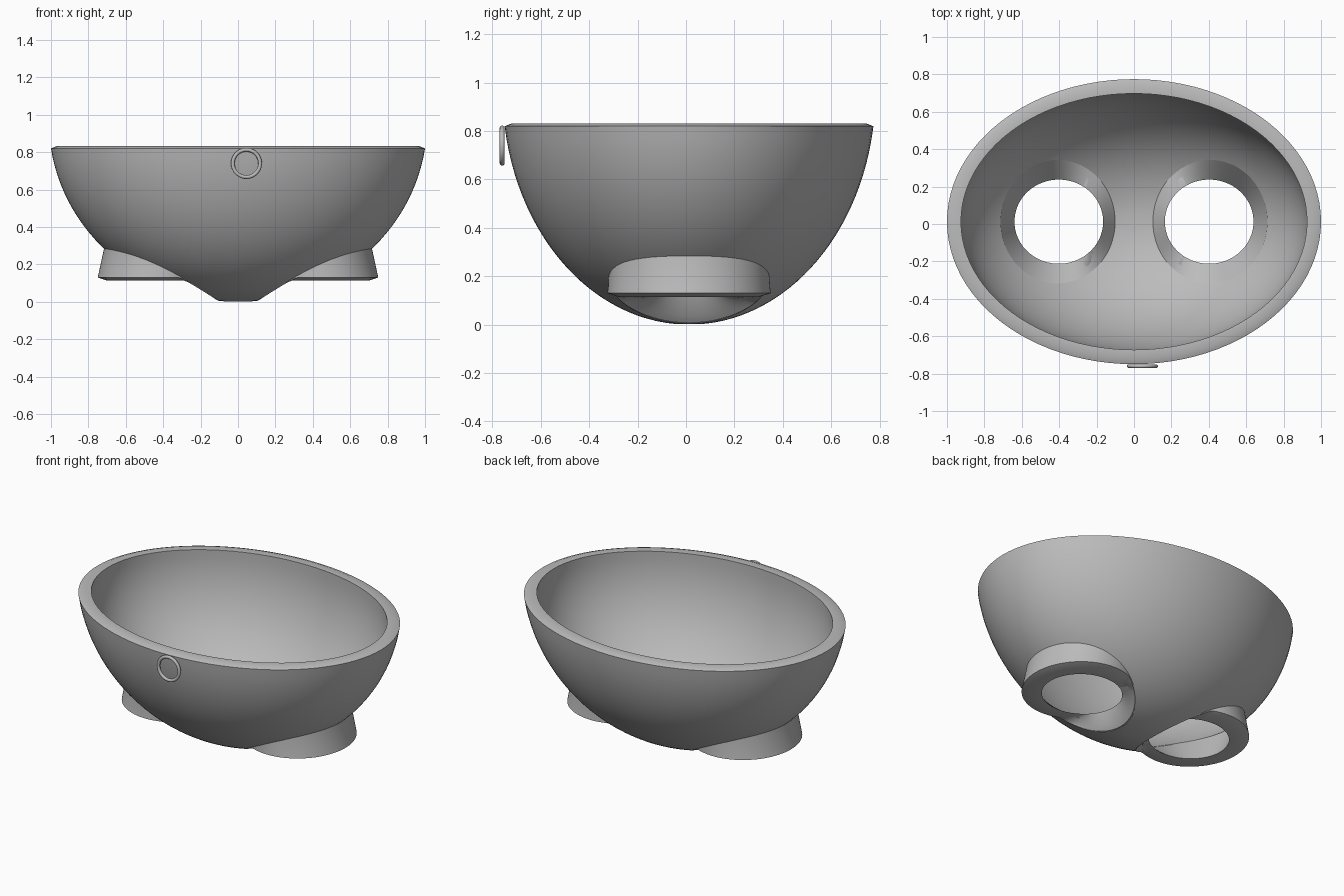
import bpy, bmesh, math

if "Cube" in bpy.data.objects:
    bpy.data.objects.remove(bpy.data.objects["Cube"])

CY = 0.0125            # bowl centre in y
SEG = 96
# ellipsoid shells: half length, half width, bottom z, height, fraction of the lower half used
OUTER = (1.0, 0.762, 0.0, 0.82, 0.85)
INNER = (0.925, 0.685, 0.022, 0.808, 1.05)

grey = bpy.data.materials.new("plain grey")
grey.diffuse_color = (0.5, 0.5, 0.5, 1)
grey.use_nodes = True
grey.node_tree.nodes["Principled BSDF"].inputs["Base Color"].default_value = grey.diffuse_color


def ellipse(cx, cy, rx, ry, n=SEG):
    return [(cx + rx * math.cos(2 * math.pi * i / n),
             cy + ry * math.sin(2 * math.pi * i / n)) for i in range(n)]


def spread(shell, k):
    """Relative radius of a shell at height fraction k."""
    c = shell[4]
    return math.sqrt((1 - (1 - c * k) ** 2) / (1 - (1 - c) ** 2))


def shell_ring(shell, k):
    a, b, z0, h, _ = shell
    f = spread(shell, k)
    return [(x, y, z0 + h * k) for x, y in ellipse(0, CY, a * f, b * f)]


def shell_z(shell, x, y):
    """Height of a shell at a plan position."""
    a, b, z0, h, c = shell
    f2 = (x / a) ** 2 + ((y - CY) / b) ** 2
    return z0 + h * (1 - math.sqrt(1 - f2 * (1 - (1 - c) ** 2))) / c


def loft(name, rings, closed=False):
    """Skin a list of equal loops; closed joins the last loop to the first."""
    bm = bmesh.new()
    loops = [[bm.verts.new(p) for p in r] for r in rings]
    n = len(loops[0])
    pairs = list(zip(loops, loops[1:]))
    if closed:
        pairs.append((loops[-1], loops[0]))
    else:
        bm.faces.new(loops[0])
        bm.faces.new(loops[-1])
    for p, q in pairs:
        for i in range(n):
            j = (i + 1) % n
            bm.faces.new((p[i], p[j], q[j], q[i]))
    bmesh.ops.recalc_face_normals(bm, faces=bm.faces)
    me = bpy.data.meshes.new(name)
    bm.to_mesh(me)
    bm.free()
    ob = bpy.data.objects.new(name, me)
    bpy.context.collection.objects.link(ob)
    me.materials.append(grey)
    return ob


def activate(ob):
    bpy.ops.object.select_all(action='DESELECT')
    ob.select_set(True)
    bpy.context.view_layer.objects.active = ob


# bowl: outer skin, rounded rim, inner skin
steps = [(i / 28) ** 1.8 for i in range(1, 29)]
rim = [[(x, y, 0.832) for x, y in ellipse(0, CY, 0.97, 0.732)]]
bowl = loft("bowl", [shell_ring(OUTER, k) for k in steps] + rim
            + [shell_ring(INNER, k) for k in reversed(steps)])

for side, label in ((-1, "left"), (1, "right")):
    hole = ellipse(side * 0.408, CY, 0.305, 0.33)

    # opening cut through the bowl
    cutter = loft("cutter", [[(x, y, z) for x, y in hole] for z in (-0.3, 0.6)])
    cutter.hide_render = True
    mod = bowl.modifiers.new("opening", 'BOOLEAN')
    mod.object, mod.operation, mod.solver = cutter, 'DIFFERENCE', 'EXACT'
    activate(bowl)
    bpy.ops.object.modifier_apply(modifier=mod.name)
    bpy.data.objects.remove(cutter)

    # collar hanging under the opening, following the bowl at its top
    seat = ellipse(side * 0.408, CY, 0.308, 0.333)
    top_out = [(x, y, shell_z(OUTER, x, y) + 0.003) for x, y in seat]
    top_in = [(x, y, shell_z(INNER, x, y) - 0.001) for x, y in seat]
    low = ellipse(side * 0.43, CY, 0.32, 0.337)
    bottom_out = [(x, y, min(0.13, t[2])) for (x, y), t in zip(low, top_out)]
    flat = ellipse(side * 0.42, CY, 0.285, 0.29)
    bottom_mid = [(x, y, min(0.115, t[2] + 0.03)) for (x, y), t in zip(flat, top_out)]
    bottom_in = [(x, y, 0.115) for x, y in ellipse(side * 0.402, CY, 0.237, 0.225)]
    loft(label + "_leg_collar",
         [top_out, bottom_out, bottom_mid, bottom_in, top_in], closed=True)

# small ring on the front
bpy.ops.mesh.primitive_torus_add(major_segments=48, minor_segments=12,
                                 major_radius=0.073, minor_radius=0.01,
                                 location=(0.045, -0.76, 0.74),
                                 rotation=(math.pi / 2, 0, 0))
bpy.context.object.name = "front_ring"
bpy.context.object.data.materials.append(grey)

for ob in list(bpy.context.scene.objects):
    activate(ob)
    bpy.ops.object.shade_smooth_by_angle(angle=math.radians(35))
